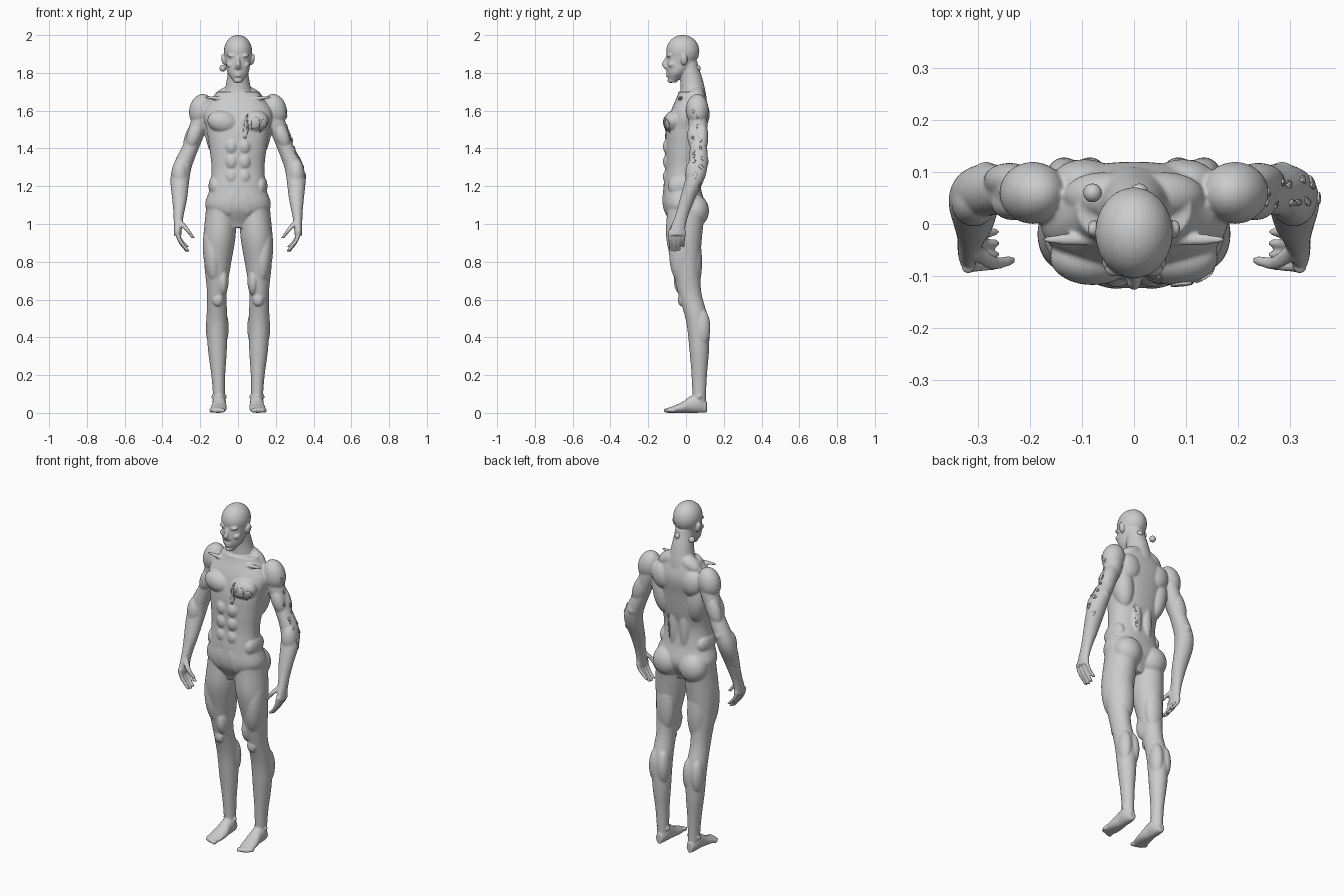
import bpy, bmesh, math, random
from mathutils import Matrix, Vector

default_cube = bpy.data.objects.get("Cube")
if default_cube:
    bpy.data.objects.remove(default_cube, do_unlink=True)

# One plain clay material
clay = bpy.data.materials.new("clay grey")
clay.use_nodes = True
grey = (0.6, 0.6, 0.6, 1)
clay.diffuse_color = grey
clay.node_tree.nodes["Principled BSDF"].inputs["Base Color"].default_value = grey

random.seed(4)
flesh = bmesh.new()


def sample(values, t):
    """Smooth spline through evenly spaced values, read at t from start to end."""
    if not isinstance(values, list):
        return values
    last = len(values) - 1
    span = min(int(t * last), last - 1)
    before, start, end, after = (values[max(0, min(last, span + k))] for k in (-1, 0, 1, 2))
    u = t * last - span
    cubic = 3 * (start - end) + after - before
    square = 2 * before - 5 * start + 4 * end - after
    return start + u / 2 * (end - before + u * (square + u * cubic))


def loft(begin, finish, x=0, y=0, wide=0, deep=0, power=1, steps=40, paired=True, sides=32):
    """Stack of flat elliptic rings between two heights; each measure follows its own spline."""
    for side in ((1, -1) if paired else (1,)):
        rings = []
        for step in range(steps + 1):
            t = step / steps
            ring = []
            for i in range(sides):
                angle = math.tau * i / sides
                c, s = math.cos(angle), math.sin(angle)
                across = sample(wide, t) * math.copysign(abs(c) ** power, c)
                along = sample(deep, t) * math.copysign(abs(s) ** power, s)
                ring.append(flesh.verts.new((side * (sample(x, t) + across), sample(y, t) + along,
                                             begin + (finish - begin) * t)))
            rings.append(ring)
        skin_rings(rings)


def foot_loft(back, front, x, wide, rise, steps=30, sides=28):
    """Upright rings from heel to toe, all resting on the ground."""
    for side in (1, -1):
        rings = []
        for step in range(steps + 1):
            t = step / steps
            angles = [math.tau * i / sides for i in range(sides)]
            rings.append([flesh.verts.new((side * (sample(x, t) + sample(wide, t) * math.cos(a)),
                                           back + (front - back) * t,
                                           sample(rise, t) * (1 + math.sin(a)))) for a in angles])
        skin_rings(rings)


def skin_rings(rings):
    """Join neighbouring rings with quads and cap both ends."""
    for low, high in zip(rings, rings[1:]):
        for i in range(len(low)):
            flesh.faces.new((low[i - 1], low[i], high[i], high[i - 1]))
    flesh.faces.new(rings[0])
    flesh.faces.new(rings[-1])


def bulge(at, size, tilt=0, paired=True):
    """Ellipsoid form, mirrored when paired; tilt turns it in the front plane."""
    for side in ((1, -1) if paired else (1,)):
        place = Matrix.Translation((side * at[0], at[1], at[2]))
        turn = Matrix.Rotation(math.radians(tilt * side), 4, 'Y')
        bmesh.ops.create_uvsphere(flesh, u_segments=24, v_segments=16, radius=1,
                                  matrix=place @ turn @ Matrix.Diagonal((*size, 1)))


def build(name, source, *modifiers):
    """Turn a bmesh into a smooth clay object and apply its modifiers in order."""
    mesh = bpy.data.meshes.new(name)
    source.to_mesh(mesh)
    source.free()
    obj = bpy.data.objects.new(name, mesh)
    bpy.context.collection.objects.link(obj)
    mesh.materials.append(clay)
    bpy.context.view_layer.objects.active = obj
    for kind, settings in modifiers:
        modifier = obj.modifiers.new(kind.title(), kind)
        for key, value in settings.items():
            setattr(modifier, key, value)
        bpy.ops.object.modifier_apply(modifier=modifier.name)
    for face in obj.data.polygons:
        face.use_smooth = True
    return obj


# Torso and neck
loft(begin=.98, finish=1.7, y=[-.01, -.01, -.02, -.02, -.01, 0, .02, .03],
     wide=[.06, .17, .15, .14, .15, .165, .18, .11],
     deep=[.06, .11, .1, .09, .1, .105, .1, .07], power=.88, paired=False, sides=48)
loft(begin=1.66, finish=1.86, y=[.04, .03, .01], wide=[.08, .06, .05], deep=[.07, .06, .05],
     paired=False)

# Chest: pectorals and collar bones
bulge(at=(.08, -.065, 1.54), size=(.083, .053, .06), tilt=-12)
bulge(at=(.1, -.03, 1.665), size=(.08, .012, .01), tilt=-5)

# Back: side sheets, shoulder blades, neck slopes and spinal columns
bulge(at=(.115, .04, 1.48), size=(.06, .065, .14), tilt=8)
bulge(at=(.095, .08, 1.58), size=(.065, .045, .075), tilt=15)
bulge(at=(.06, .055, 1.68), size=(.08, .045, .045), tilt=25)
bulge(at=(.035, .05, 1.3), size=(.035, .036, .17))

# Waist: flanks, stomach rows, groin and buttocks
bulge(at=(.12, -.02, 1.2), size=(.036, .075, .06))
for row in range(3):
    bulge(at=(.034, -.094, 1.25 + .08 * row), size=(.034, .028, .043))
bulge(at=(.035, -.09, 1.13), size=(.05, .035, .09), tilt=-15)
bulge(at=(.085, .05, 1.07), size=(.082, .072, .085))

# Legs with thigh, knee and calf muscles
loft(begin=.04, finish=1.08, x=[.1, .11, .11, .09], y=[.07, .07, .07, .06, .02, 0, -.01, 0],
     wide=[.03, .036, .05, .055, .052, .07, .085, .08],
     deep=[.035, .04, .052, .06, .062, .075, .095, .1])
bulge(at=(.135, -.02, .85), size=(.05, .07, .17), tilt=4)
bulge(at=(.08, -.015, .7), size=(.03, .05, .08))
bulge(at=(.1, .045, .8), size=(.055, .04, .16))
bulge(at=(.107, -.025, .6), size=(.028, .018, .035))
for calf_x in (.085, .135):
    bulge(at=(calf_x, .085, .45), size=(.036, .044, .1))

# Feet, ankle bones and toes
foot_loft(back=.11, front=-.1, x=[.1, .1, .107], wide=[.02, .035, .036, .042, .043, .035],
          rise=[.03, .05, .045, .03, .02, .013])
bulge(at=(.1, .07, .085), size=(.042, .02, .02))
for toe in range(5):
    bulge(at=(.078 + .016 * toe, -.104 + .002 * toe ** 2, .013), size=(.01, .016, .012))

# Arms and palms, with shoulder, upper arm, forearm and elbow forms
loft(begin=1.63, finish=.94, x=[.18, .23, .3, .31, .32], y=[.06, .065, .06, 0, -.05],
     wide=[.05, .05, .045, .05, .05, .04, .026, .02],
     deep=[.05, .05, .045, .05, .05, .04, .035, .042])
bulge(at=(.195, .06, 1.605), size=(.063, .06, .085), tilt=-15)
bulge(at=(.232, .042, 1.47), size=(.038, .035, .075), tilt=-20)
bulge(at=(.24, .084, 1.46), size=(.042, .034, .09), tilt=-20)
bulge(at=(.308, .045, 1.26), size=(.045, .05, .085))
bulge(at=(.285, .1, 1.33), size=(.025, .02, .03))

# Fingers and thumbs
for finger in range(4):
    root = -.085 + .0245 * finger
    tip = .853 + .006 * (finger - 1) ** 2
    loft(begin=.965, finish=tip, x=[.32, .315, .296, .268], y=[root, root * .9 - .005],
         wide=.012, deep=[.011, .008], steps=12, sides=14)
loft(begin=1.02, finish=.925, x=[.312, .285, .26, .237], y=[-.05, -.075, -.07],
     wide=[.018, .01], deep=[.016, .01], steps=12, sides=14)

# Skull and tapering face
bulge(at=(0, -.017, 1.915), size=(.075, .088, .086), paired=False)
loft(begin=1.748, finish=1.9, y=[-.07, -.048, -.03, -.02], wide=[.022, .055, .065, .07],
     deep=[.02, .053, .074, .08], paired=False)

# Nose with nostrils
loft(begin=1.888, finish=1.82, y=[-.096, -.106, -.112, -.104], wide=[.009, .01, .014, .012],
     deep=[.01, .014, .016, .01], steps=16, paired=False)
bulge(at=(.011, -.1, 1.83), size=(.009, .011, .009))

# Brows, eyes, cheekbones, lips, chin and ears
bulge(at=(.03, -.088, 1.89), size=(.028, .015, .009), tilt=-6)
bulge(at=(.029, -.081, 1.868), size=(.015, .012, .008))
bulge(at=(.042, -.072, 1.842), size=(.021, .022, .016), tilt=-20)
for lip_z in (1.797, 1.784):
    bulge(at=(0, -.096, lip_z), size=(.021, .011, .006), paired=False)
bulge(at=(0, -.084, 1.76), size=(.021, .015, .014), paired=False)
bulge(at=(.077, -.01, 1.87), size=(.011, .019, .03), tilt=12)

# Fuse all the forms into one continuous skin
bmesh.ops.recalc_face_normals(flesh, faces=flesh.faces)
body = build("body", flesh,
             ("REMESH", dict(mode='VOXEL', voxel_size=.005)),
             ("SMOOTH", dict(factor=.5, iterations=5)))


def flake(name, centre, across, width, height, corners=9):
    """Jagged thin scrap of skin wrapped onto the body."""
    patch = bmesh.new()
    outline = []
    for i in range(corners):
        angle, reach = math.tau * i / corners, random.uniform(.4, 1)
        offset = Vector(across) * width * math.cos(angle) + Vector((0, 0, height * math.sin(angle)))
        outline.append(patch.verts.new(Vector(centre) + offset * reach))
    patch.faces.new(outline)
    bmesh.ops.triangulate(patch, faces=patch.faces)
    bmesh.ops.subdivide_edges(patch, edges=patch.edges, cuts=4, use_grid_fill=True)
    build(name, patch,
          ("SHRINKWRAP", dict(target=body, wrap_method='NEAREST_SURFACEPOINT',
                              wrap_mode='ABOVE_SURFACE', offset=.002)),
          ("SOLIDIFY", dict(thickness=.004, offset=0)))


# Torn flakes on the left chest and lower back
sideways, lengthways = (1, 0, 0), (0, 1, 0)
flake("chest_flake_tall", (.04, -.12, 1.54), sideways, width=.02, height=.1)
flake("chest_flake_middle", (.09, -.12, 1.54), sideways, width=.04, height=.05)
flake("chest_flake_outer", (.145, -.1, 1.52), sideways, width=.04, height=.05)
flake("back_flake", (.065, .1, 1.3), sideways, width=.015, height=.1)

# Small scattered flakes down the left arm
for number in range(14):
    z = random.uniform(1.18, 1.6)
    x = .27 + .08 * min(1, (1.6 - z) / .3)
    flake(f"arm_flake_{number}", (x, random.uniform(.02, .09), z), lengthways,
          width=.015, height=.018, corners=7)

# Loose beads behind the neck and the right ear
for name, x in (("nape_bead", .01), ("ear_bead", -.08)):
    bead = bmesh.new()
    bmesh.ops.create_uvsphere(bead, u_segments=20, v_segments=12, radius=.018,
                              matrix=Matrix.Translation((x, .06, 1.825)))
    build(name, bead)
